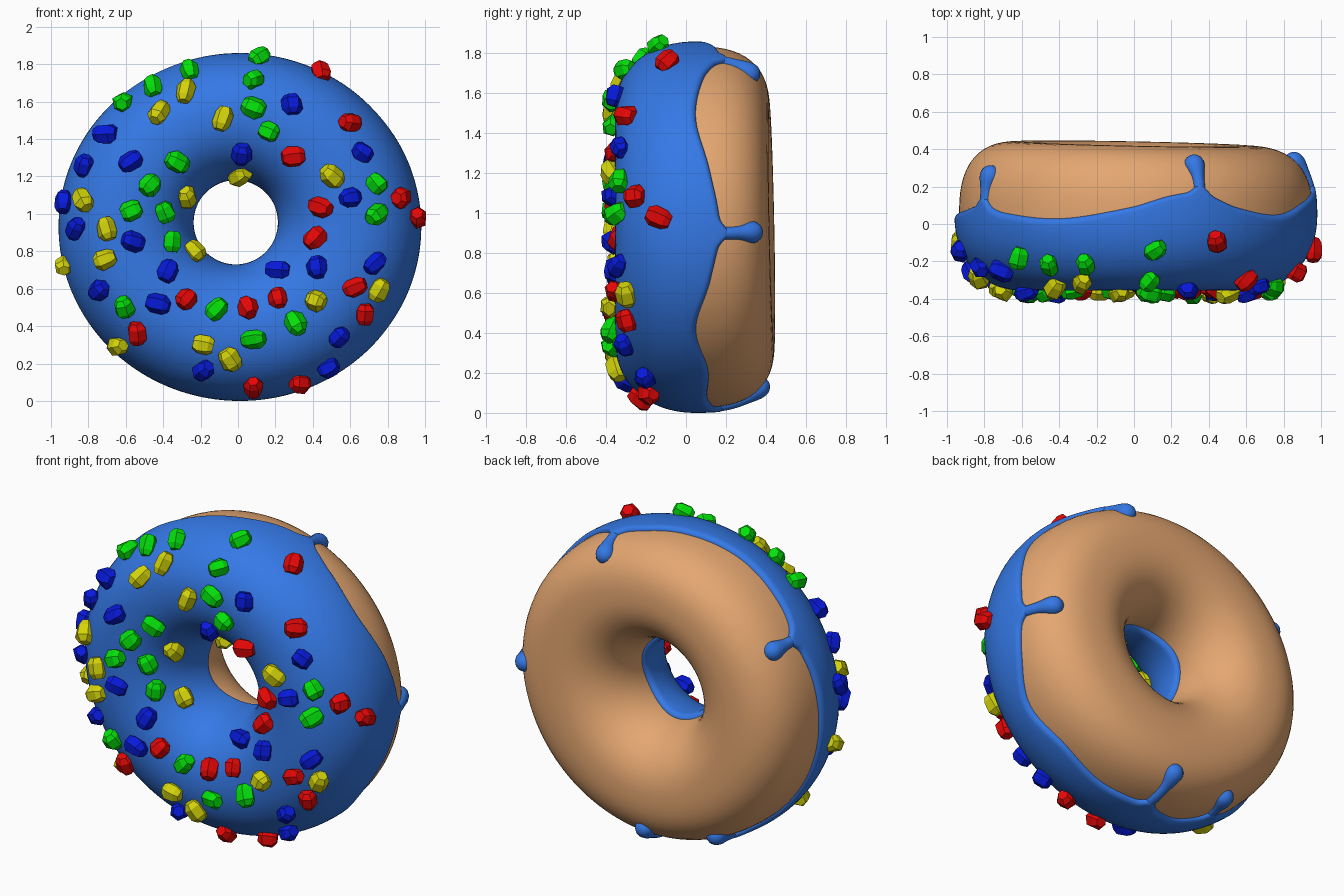
import bpy, math, random
from mathutils import Vector

if "Cube" in bpy.data.objects:
    bpy.data.objects.remove(bpy.data.objects["Cube"])

random.seed(4)
TAU, PI = math.tau, math.pi
ICE = 0.025          # icing thickness
YC = 0.05            # widest depth of the ring


def material(name, rgb):
    m = bpy.data.materials.new(name)
    m.diffuse_color = (*rgb, 1)
    m.use_nodes = True
    m.node_tree.nodes["Principled BSDF"].inputs["Base Color"].default_value = m.diffuse_color
    return m


dough_mat = material("dough_tan", (0.78, 0.385, 0.165))
icing_mat = material("icing_blue", (0.035, 0.19, 0.79))


def exponent(c, s):
    return 2.6 if c > 0 and s > 0 else 2.15      # boxier outer back


def ring_point(theta, phi, off):
    """Point on the ring: theta around the hole, phi around the tube (0 = outside, -90 = front)."""
    c, s = math.cos(phi), math.sin(phi)
    n = exponent(c, s)
    rho = (abs(c) ** n + abs(s) ** n) ** (-1 / n)
    v, u = c * rho, s * rho
    t = (1 + v) / 2
    ct, st = math.cos(theta), math.sin(theta)
    inner = Vector((-0.012 + (0.25 - off) * ct, 0, 0.955 + (0.25 - off) * st))
    outer = Vector((0.01 + (0.945 + off) * ct, 0, 0.93 + (0.905 + off) * st))
    p = inner.lerp(outer, t)
    p.y = YC + (0.38 + off) * u
    p.y -= 0.02 * (p.x + p.z - 0.93) * max(0, u)
    return p


def phi_at(y):
    """Tube angle on the outer wall at depth y."""
    u = max(-0.99, min(0.99, (y - YC) / 0.38))
    n = exponent(1, u)
    return math.atan2(u, (1 - abs(u) ** n) ** (1 / n))


def add_mesh(name, verts, faces, mat, smooth=True):
    me = bpy.data.meshes.new(name)
    me.from_pydata(verts, [], faces)
    me.materials.append(mat)
    for p in me.polygons:
        p.use_smooth = smooth
    ob = bpy.data.objects.new(name, me)
    bpy.context.collection.objects.link(ob)
    return ob


# Dough ring
N, M = 144, 64
verts = [ring_point(TAU * i / N, TAU * j / M, 0) for i in range(N) for j in range(M)]
faces = [(i * M + j, i * M + (j + 1) % M, (i + 1) % N * M + (j + 1) % M, (i + 1) % N * M + j)
         for i in range(N) for j in range(M)]
add_mesh("dough_ring", verts, faces, dough_mat)

# Wavy icing edge: (degrees, depth y)
EDGE = [(0, .175), (18, .125), (37, .05), (55, .09), (68, .17), (78, .16), (92, .09), (115, .03),
        (138, .06), (149, .1), (165, .07), (190, .05), (215, .05), (232, .09), (242, .13),
        (256, .09), (271, .14), (290, .105), (308, .11), (326, .05), (343, .125)]
# Drips: (degrees, depth of the drop centre)
DRIPS = [(68.5, .34), (-2, .35), (149, .26), (-89, .36), (-117.5, .28)]


def edge_y(deg):
    deg %= 360
    n = len(EDGE)
    for i in range(n):
        pts = [(EDGE[(i + k) % n][0] + 360 * ((i + k) // n), EDGE[(i + k) % n][1])
               for k in (-1, 0, 1, 2)]
        (a0, y0), (a1, y1), (a2, y2), (a3, y3) = pts
        if a1 <= deg <= a2:
            k = (deg - a1) / (a2 - a1)
            m1 = (y2 - y0) / (a2 - a0) * (a2 - a1)
            m2 = (y3 - y1) / (a3 - a1) * (a2 - a1)
            y = (y1 + k * m1 + k * k * (3 * (y2 - y1) - 2 * m1 - m2)
                 + k ** 3 * (2 * (y1 - y2) + m1 + m2))
            break
    for d, _ in DRIPS:
        gap = (deg - d + 180) % 360 - 180
        y += 0.05 * math.exp(-(gap / 2.8) ** 2)
    return y


# Icing shell with rounded edges
N, ROLL = 360, 0.09
near = [0, .004, .015, .03, .05, .07, .09]
K = 40
verts = []
for i in range(N):
    th = TAU * i / N
    a = -PI - 0.08 - 0.05 * math.sin(3 * th)
    b = phi_at(edge_y(360 * i / N))
    row = ([a + d for d in near]
           + [a + ROLL + (b - a - 2 * ROLL) * k / K for k in range(1, K)]
           + [b - d for d in reversed(near)])
    for ph in row:
        d = min(1, min(ph - a, b - ph) / ROLL)
        off = -0.004 + (ICE + 0.004) * math.sqrt(max(0, 1 - (1 - d) ** 2))
        verts.append(ring_point(th, ph, off))
W = len(row)
faces = [(i * W + j, i * W + j + 1, (i + 1) % N * W + j + 1, (i + 1) % N * W + j)
         for i in range(N) for j in range(W - 1)]
add_mesh("icing", verts, faces, icing_mat)

# Drips running over the dough: half-sunk tubes ending in a drop
for k, (deg, y_end) in enumerate(DRIPS):
    th, head = math.radians(deg), 0.055
    p0, p1 = phi_at(edge_y(deg) - 0.06), phi_at(y_end)
    pts = [ring_point(th, p0 + (p1 - p0) * s / 20, -0.008) for s in range(21)]
    heading = (pts[-1] - pts[-2]).normalized()
    centre = pts[-1].copy()
    pts += [centre + heading * head * math.sin(s * PI / 16) for s in range(1, 9)]
    cu = bpy.data.curves.new(f"drip_{k}", 'CURVE')
    cu.dimensions, cu.bevel_depth, cu.bevel_resolution = '3D', 1.0, 5
    sp = cu.splines.new('POLY')
    sp.points.add(len(pts) - 1)
    for q, (pt, p) in enumerate(zip(sp.points, pts)):
        pt.co = (*p, 1)
        dist = (p - centre).length
        ball = math.sqrt(max(0, head ** 2 - dist ** 2))
        neck = 0.032 + (head - 0.032) * math.exp(-(dist / 0.06) ** 2)
        pt.radius = neck if q <= 20 else max(ball, 0.0005)
    cu.materials.append(icing_mat)
    ob = bpy.data.objects.new(f"icing_drip_{k + 1}", cu)
    bpy.context.collection.objects.link(ob)
    bpy.ops.object.select_all(action='DESELECT')
    ob.select_set(True)
    bpy.context.view_layer.objects.active = ob
    bpy.ops.object.convert(target='MESH')
    bpy.ops.object.shade_smooth()


# Sprinkles: faceted six-sided pellets placed by front-view position
def locate(x, z):
    t = 0.5
    for _ in range(8):
        dx, dz = x - (-0.012 + 0.022 * t), z - (0.955 - 0.025 * t)
        th = math.atan2(dz, dx)
        R = math.hypot(0.97 * math.cos(th), 0.93 * math.sin(th))
        t = max(0.03, min(0.975, (math.hypot(dx, dz) - 0.225) / (R - 0.225)))
    v = 2 * t - 1
    th, ph, e = th, math.atan2(-(1 - abs(v) ** 2.15) ** (1 / 2.15), v), 0.01
    p = ring_point(th, ph, ICE)
    along = (ring_point(th + e, ph, ICE) - p).normalized()
    normal = (ring_point(th, ph + e, ICE) - p).cross(along).normalized()
    return p, along, normal


LIFT = 0.016


def sprinkle(x, z, verts, faces):
    _, _, n0 = locate(x, z)
    p, along, normal = locate(x - n0.x * LIFT, z - n0.z * LIFT)
    side = normal.cross(along)
    spin = random.uniform(0, PI)
    axis = along * math.cos(spin) + side * math.sin(spin)
    axis = (axis + normal * random.uniform(-.5, .5)).normalized()
    u = normal.cross(axis).normalized()
    w = axis.cross(u)
    half, rad = random.uniform(.05, .064), random.uniform(.049, .056)
    base = len(verts)
    for h, s in ((-1, .62), (-.5, 1), (.5, 1), (1, .62)):
        for k in range(6):
            a = TAU * k / 6
            r = rad * s * random.uniform(.9, 1.1)
            verts.append(p + normal * LIFT + axis * half * h
                         + u * r * math.cos(a) + w * r * math.sin(a))
    for j in range(3):
        for k in range(6):
            n = (k + 1) % 6
            faces.append([base + j * 6 + k, base + j * 6 + n,
                          base + j * 6 + 6 + n, base + j * 6 + 6 + k])
    faces.append([base + k for k in reversed(range(6))])
    faces.append([base + 18 + k for k in range(6)])


GREEN = [(.11, 1.84), (-.25, 1.77), (-.44, 1.69), (-.6, 1.61), (.08, 1.72), (.08, 1.57),
         (.16, 1.44), (-.32, 1.28), (-.47, 1.16), (-.57, 1.02), (-.39, 1.01), (-.35, .85),
         (.74, 1.17), (.74, 1.0), (-.6, .49), (-.11, .49), (.3, .41), (.08, .33)]
YELLOW = [(-.27, 1.66), (-.41, 1.55), (-.08, 1.51), (.01, 1.2), (-.27, 1.09), (-.83, 1.08),
          (-.7, .92), (-.71, .75), (-.95, .71), (-.23, .8), (.5, 1.21), (.75, .58),
          (.41, .53), (-.18, .3), (-.04, .22), (-.63, .28)]
NAVY = [(-.7, 1.44), (-.82, 1.27), (-.57, 1.29), (-.93, 1.07), (-.87, .92), (-.56, .85),
        (-.37, .69), (-.74, .58), (-.42, .51), (.28, 1.59), (.02, 1.32), (.66, 1.34),
        (.6, 1.09), (.21, .7), (.42, .71), (.73, .73), (.53, .33), (.47, .17), (-.18, .16)]
RED = [(.44, 1.79), (.59, 1.5), (.29, 1.31), (.44, 1.04), (.87, 1.09), (.96, .98), (.41, .87),
       (-.27, .54), (.05, .5), (.21, .55), (.62, .6), (.67, .45), (-.53, .35), (.08, .07),
       (.32, .09)]
for name, spots, rgb in (("green", GREEN, (.001, .75, .003)), ("yellow", YELLOW, (.66, .66, .003)),
                         ("dark_blue", NAVY, (.002, .01, .7)), ("red", RED, (.78, .002, .002))):
    verts, faces = [], []
    for x, z in spots:
        sprinkle(x, z, verts, faces)
    add_mesh(f"{name}_sprinkles", verts, faces, material(f"sprinkle_{name}", rgb), False)
